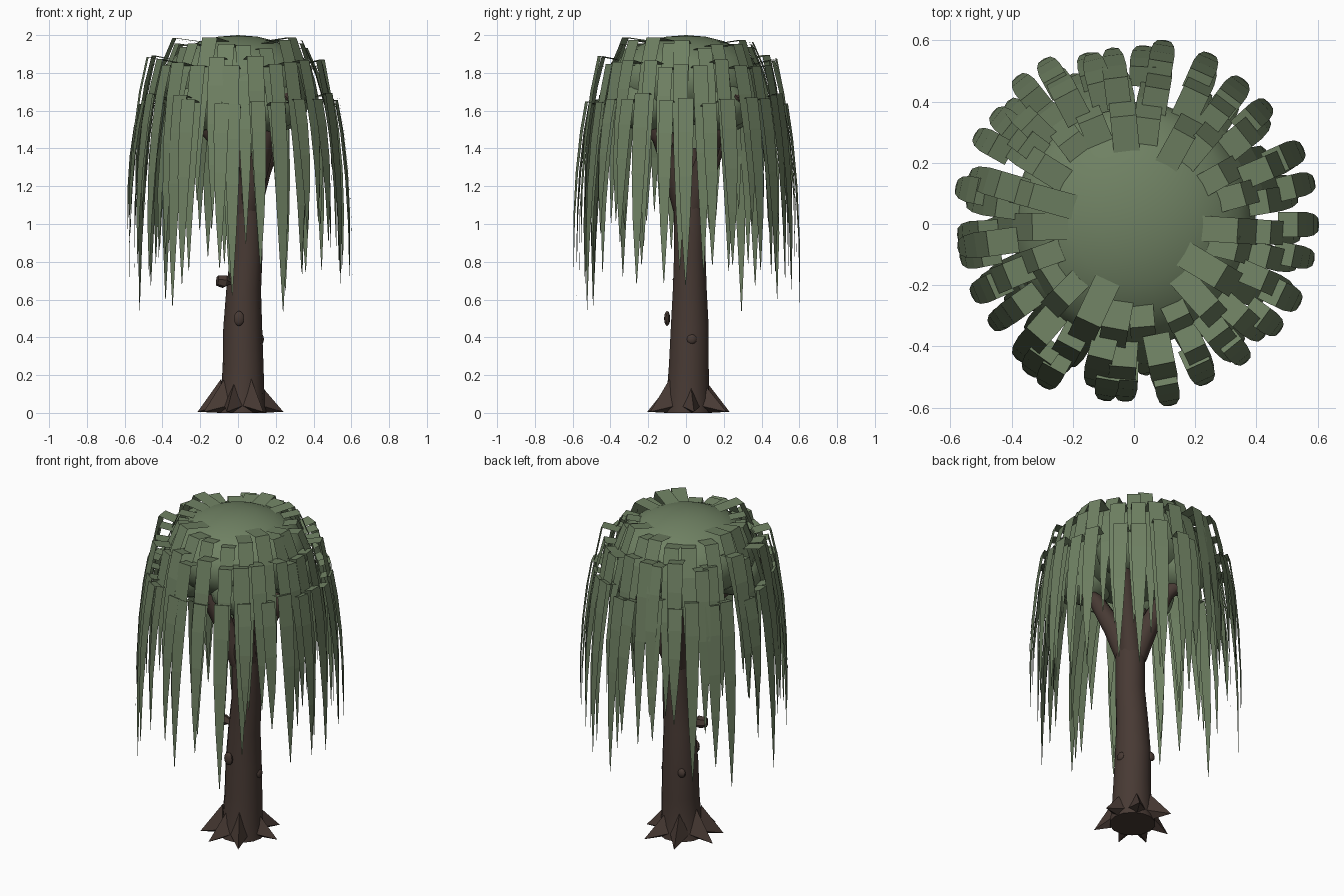
import bpy, bmesh, math, random
from mathutils import Vector, Matrix

random.seed(7)
if "Cube" in bpy.data.objects:
    bpy.data.objects.remove(bpy.data.objects["Cube"], do_unlink=True)


def material(name, rgb):
    m = bpy.data.materials.new(name)
    m.use_nodes = True
    m.diffuse_color = (*rgb, 1)
    m.node_tree.nodes["Principled BSDF"].inputs["Base Color"].default_value = (*rgb, 1)
    return m


bark = material("bark brown", (0.064, 0.042, 0.034))
leaf = material("willow green", (0.158, 0.218, 0.123))


def finish(name, bm, mat, smooth=None):
    me = bpy.data.meshes.new(name)
    bm.to_mesh(me)
    bm.free()
    ob = bpy.data.objects.new(name, me)
    bpy.context.collection.objects.link(ob)
    me.materials.append(mat)
    if smooth:
        bpy.ops.object.select_all(action='DESELECT')
        ob.select_set(True)
        bpy.context.view_layer.objects.active = ob
        bpy.ops.object.shade_smooth_by_angle(angle=math.radians(smooth))
    return ob


def tube(bm, path, sides):
    """Skin a path of (centre, radius) with rings and close both ends."""
    rings = []
    for i, (c, r) in enumerate(path):
        a, b = path[max(i - 1, 0)][0], path[min(i + 1, len(path) - 1)][0]
        d = Vector(b) - Vector(a)
        if i == 0:
            d = Vector((0, 0, 1))
        rot = Vector((0, 0, 1)).rotation_difference(d.normalized())
        ring = []
        for k in range(sides):
            t = math.tau * k / sides
            ring.append(bm.verts.new(Vector(c) + rot @ Vector((r * math.cos(t), r * math.sin(t), 0))))
        rings.append(ring)
    for lo, hi in zip(rings, rings[1:]):
        for k in range(sides):
            n = (k + 1) % sides
            bm.faces.new((lo[k], lo[n], hi[n], hi[k]))
    bm.faces.new(rings[0][::-1])
    bm.faces.new(rings[-1])


def polar(r, angle, z):
    return Vector((r * math.cos(angle), r * math.sin(angle), z))


# Trunk with a gentle sway
bm = bmesh.new()
tube(bm, [((0.02, 0.01, 0), 0.13), ((0.025, 0.01, 0.1), 0.115), ((0.027, 0.015, 0.25), 0.108),
          ((0.025, 0.02, 0.45), 0.103), ((0.03, 0.02, 0.65), 0.092), ((0.045, 0.02, 0.85), 0.085),
          ((0.045, 0.02, 1.05), 0.085), ((0.03, 0.02, 1.25), 0.08), ((0.02, 0.02, 1.4), 0.045)], 14)
finish("trunk", bm, bark, 50)

# Boughs fanning out under the crown, each carrying a leafy mass
bough_angles = [math.radians(d) for d in (40, 128, 218, 308)]
bm = bmesh.new()
for a in bough_angles:
    base = Vector((0.035, 0.02, 0))
    tube(bm, [(base + polar(0.01, a, 1.05), 0.075), (base + polar(0.1, a, 1.27), 0.06),
              (base + polar(0.2, a, 1.46), 0.045), (polar(0.43, a, 1.68), 0.02)], 8)
finish("boughs", bm, bark, 50)

# Pointed root spurs: flat-sided spikes leaning against the trunk
bm = bmesh.new()
for deg in (8, 58, 112, 172, 212, 252, 302):
    a = math.radians(deg)
    c = Vector((0.01, 0.01, 0))
    side = polar(0.055, a + math.pi / 2, 0)
    tip = bm.verts.new(c + polar(random.uniform(0.225, 0.25), a, 0.005))
    top = bm.verts.new(c + polar(0.1, a, random.uniform(0.15, 0.21)))
    lft = bm.verts.new(c + polar(0.1, a, 0.04) + side)
    rgt = bm.verts.new(c + polar(0.1, a, 0.04) - side)
    low = bm.verts.new(c + polar(0.08, a, 0))
    for f in ((tip, lft, top), (tip, top, rgt), (tip, low, lft), (tip, rgt, low),
              (top, lft, low), (top, low, rgt)):
        bm.faces.new(f)
bmesh.ops.recalc_face_normals(bm, faces=bm.faces[:])
finish("roots", bm, bark)


# Knots on the trunk and a broken twig stub
def ellipsoid(bm, centre, size, u=10, v=6):
    bmesh.ops.create_uvsphere(bm, u_segments=u, v_segments=v, radius=1,
                              matrix=Matrix.Translation(centre) @ Matrix.Diagonal((*size, 1)))


bm = bmesh.new()
ellipsoid(bm, (0.005, -0.1, 0.5), (0.028, 0.016, 0.04))
ellipsoid(bm, (0.124, 0.03, 0.39), (0.014, 0.028, 0.026))
ellipsoid(bm, (-0.04, 0.1, 0.42), (0.025, 0.018, 0.028))
finish("knots", bm, bark, 40)
bm = bmesh.new()
tube(bm, [((-0.03, -0.02, 0.68), 0.025), ((-0.07, -0.035, 0.695), 0.036),
          ((-0.11, -0.045, 0.7), 0.028)], 6)
finish("twig_stub", bm, bark)

# Crown core: a low dome with smaller leafy masses at the bough ends
bm = bmesh.new()
ellipsoid(bm, (0, 0, 1.76), (0.4, 0.4, 0.24), 24, 12)
finish("crown_dome", bm, leaf, 60)
bm = bmesh.new()
for a in bough_angles:
    ellipsoid(bm, polar(0.27, a, 1.63), (0.17, 0.17, 0.14), 14, 8)
finish("crown_masses", bm, leaf, 60)


# Hanging fronds: bent strips that arch over the crown and taper to a point
def frond(bm, angle, inner, shoulder, top, outer, tip, width):
    drop = top - tip
    spread = outer - shoulder
    stations = [(inner, top - 0.02, 1.0), (shoulder, top, 1.0),
                (shoulder + spread * 0.4, top - drop * 0.18, 1.0),
                (shoulder + spread * 0.75, top - drop * 0.42, 0.85),
                (shoulder + spread * 0.95, top - drop * 0.68, 0.55),
                (outer, tip, 0.04)]
    across = polar(width / 2, angle + math.pi / 2, 0)
    previous = None
    for r, z, w in stations:
        p = polar(r, angle, z)
        pair = (bm.verts.new(p - across * w), bm.verts.new(p + across * w))
        if previous:
            bm.faces.new((previous[0], pair[0], pair[1], previous[1]))
        previous = pair


# name, count, inner radius, shoulder radius, top, outer radius, tip range
tiers = (("upper_fronds", 22, 0.21, 0.36, 1.98, 0.52, (0.8, 1.2)),
         ("middle_fronds", 27, 0.375, 0.475, 1.88, 0.575, (0.7, 1.05)),
         ("lower_fronds", 28, 0.47, 0.535, 1.68, 0.605, (0.53, 0.98)))
for name, count, inner, shoulder, top, outer, tips in tiers:
    bm = bmesh.new()
    for i in range(count):
        angle = math.tau * (i + random.uniform(-0.3, 0.3)) / count
        shift = random.uniform(-0.03, 0.012)
        frond(bm, angle, inner + shift, shoulder + shift, top + random.uniform(-0.05, 0.015),
              outer + shift, random.uniform(*tips), random.uniform(0.074, 0.09))
    finish(name, bm, leaf)
